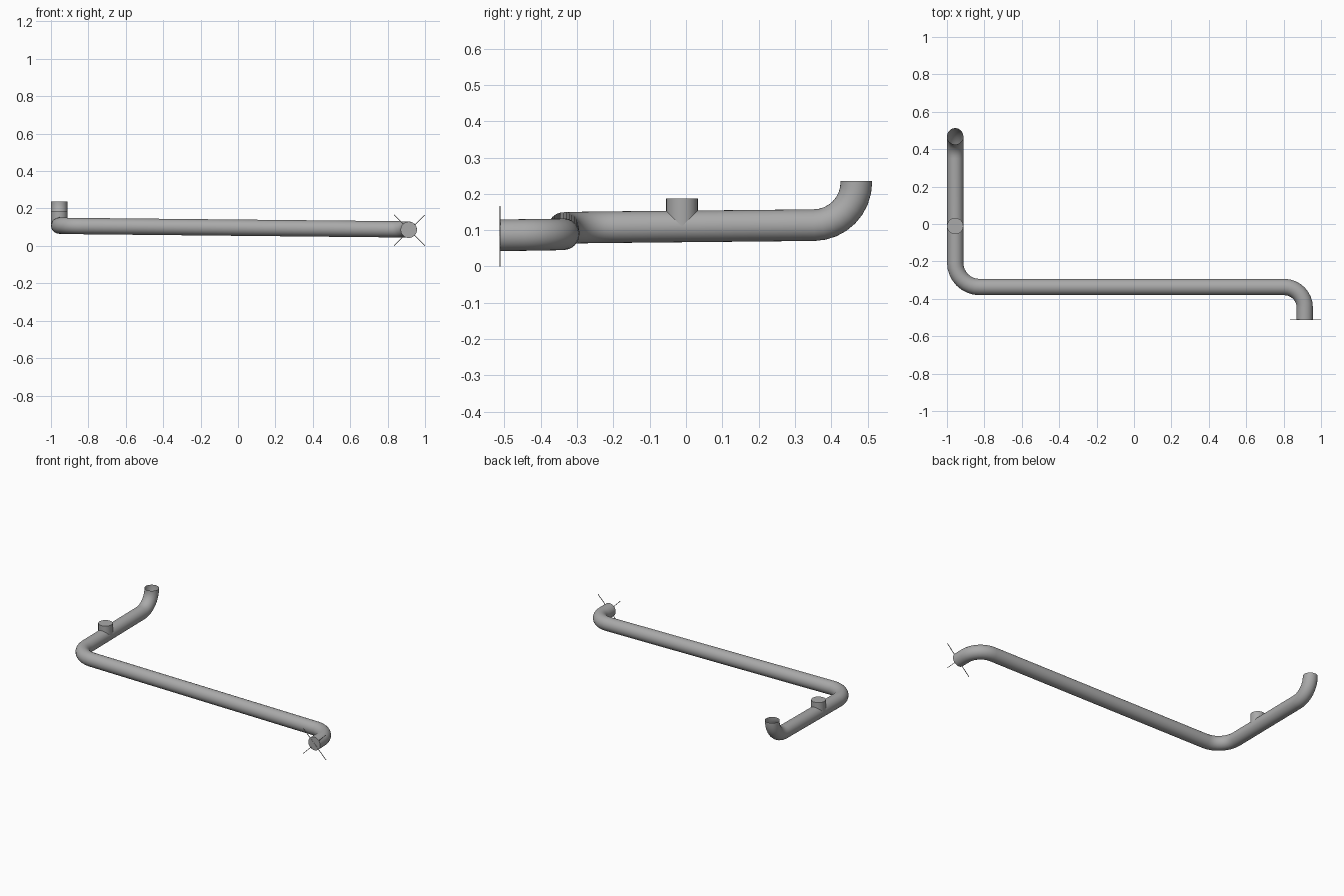
import bpy, bmesh, math
from mathutils import Vector, Matrix

cube = bpy.data.objects.get("Cube")
if cube:
    bpy.data.objects.remove(cube)

RADIUS = 0.0435
SIDES = 32


def material(name, color):
    m = bpy.data.materials.new(name)
    m.use_nodes = True
    m.diffuse_color = color
    m.node_tree.nodes["Principled BSDF"].inputs["Base Color"].default_value = color
    return m


steel = material("grey steel", (0.4, 0.4, 0.4, 1))


def add_object(name, bm):
    bmesh.ops.recalc_face_normals(bm, faces=bm.faces[:])
    mesh = bpy.data.meshes.new(name)
    bm.to_mesh(mesh)
    bm.free()
    mesh.materials.append(steel)
    ob = bpy.data.objects.new(name, mesh)
    bpy.context.collection.objects.link(ob)
    bpy.ops.object.select_all(action='DESELECT')
    ob.select_set(True)
    bpy.context.view_layer.objects.active = ob
    bpy.ops.object.shade_smooth_by_angle(angle=math.radians(40))
    return ob


def fillet(before, corner, after, radius, steps=8):
    """Arc points that round off a corner of the pipe path."""
    a, b = (before - corner).normalized(), (after - corner).normalized()
    half = a.angle(b) / 2
    start = corner + a * radius / math.tan(half)
    centre = corner + (a + b).normalized() * radius / math.sin(half)
    axis, turn = (-a).cross(b).normalized(), math.pi - 2 * half
    return [centre + Matrix.Rotation(turn * i / steps, 3, axis) @ (start - centre)
            for i in range(steps + 1)]


def sweep(name, path, cap_start=False, cap_end=False):
    """Round tube along a path, with its frame carried from point to point."""
    bm = bmesh.new()
    rings, last, side = [], None, Vector((0, 0, 1))
    for i, p in enumerate(path):
        tangent = path[min(i + 1, len(path) - 1)] - path[max(i - 1, 0)]
        if 0 < i < len(path) - 1:
            tangent = (path[i + 1] - p).normalized() + (p - path[i - 1]).normalized()
        tangent.normalize()
        if last:
            side = last.rotation_difference(tangent) @ side
        else:
            side = tangent.orthogonal().normalized()
        other = tangent.cross(side)
        angles = [math.tau * k / SIDES for k in range(SIDES)]
        rings.append([bm.verts.new(p + RADIUS * (math.cos(t) * side + math.sin(t) * other))
                      for t in angles])
        last = tangent
    for r, s in zip(rings, rings[1:]):
        for k in range(SIDES):
            n = (k + 1) % SIDES
            bm.faces.new((r[k], r[n], s[n], s[k]))
    if cap_start:
        bm.faces.new(rings[0])
    if cap_end:
        bm.faces.new(rings[-1])
    return add_object(name, bm)


# Main pipe: inlet, long sloping run, short run, upturned open outlet
corners = [Vector(c) for c in ((0.913, -0.512, 0.086), (0.913, -0.337, 0.088),
                               (-0.956, -0.337, 0.107), (-0.956, 0.469, 0.115),
                               (-0.956, 0.469, 0.235))]
path = [corners[0]]
for i, bend in enumerate((0.11, 0.13, 0.118)):
    path += fillet(corners[i], corners[i + 1], corners[i + 2], bend)
path.append(corners[-1] + Vector((0, 0, 0.001)))
sweep("main_pipe", path, cap_start=True)

# Capped branch stub on the short run
sweep("branch_stub", [Vector((-0.956, -0.011, 0.111)), Vector((-0.956, -0.011, 0.187))],
      cap_end=True)

# Thin crossed wires over the inlet
for name, angle in (("cross_wire_rising", 45), ("cross_wire_falling", -45)):
    bm = bmesh.new()
    place = (Matrix.Translation((0.9165, -0.512, 0.0835))
             @ Matrix.Rotation(math.radians(angle), 4, 'Y')
             @ Matrix.Diagonal((0.233, 0.003, 0.003, 1)))
    bmesh.ops.create_cube(bm, size=1, matrix=place)
    add_object(name, bm)
